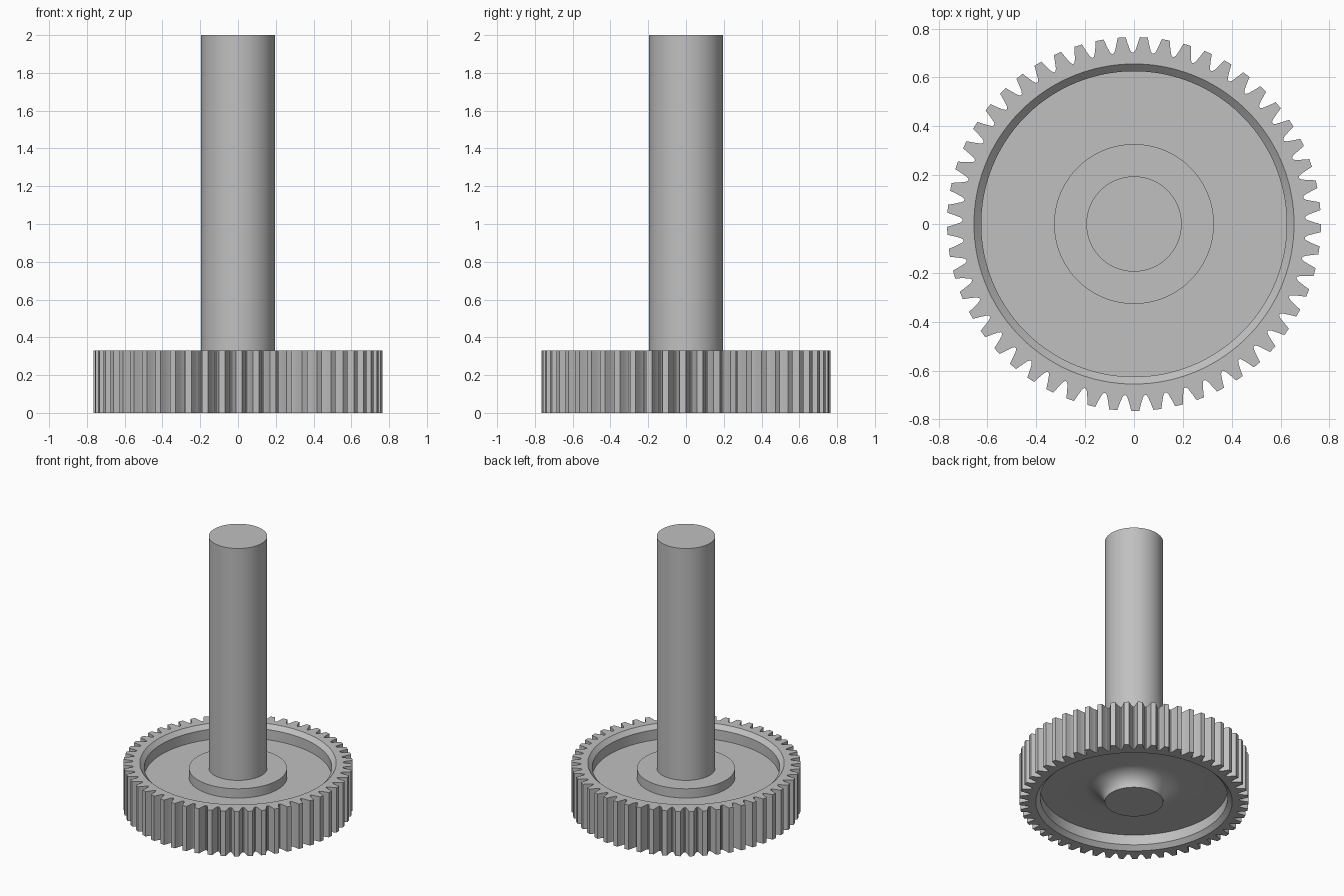
import bpy, bmesh, math

cube = bpy.data.objects.get("Cube")
if cube:
    bpy.data.objects.remove(cube, do_unlink=True)

# One plain grey for the whole part
steel = bpy.data.materials.new("grey_metal")
colour = (0.53, 0.53, 0.53, 1)
steel.diffuse_color = colour
steel.use_nodes = True
steel.node_tree.nodes["Principled BSDF"].inputs["Base Color"].default_value = colour

TEETH = 53
PITCH = math.tau / TEETH
PHASE = math.radians(-89.6)
HEIGHT = 0.33
SHAFT_R = 0.195
WEB_LOW, WEB_HIGH = 0.105, 0.225
RIM_R, WEB_R, HUB_R = 0.655, 0.625, 0.327
CHAMFER = 0.03

# One tooth: radius and angle as a fraction of the pitch
flank = [(0.703, -0.44), (0.712, -0.37), (0.737, -0.27), (0.765, -0.18)]
tooth = [(0.701, -0.5)] + flank + [(r, -a) for r, a in reversed(flank)]
outline = [(r, PHASE + (i + a) * PITCH) for i in range(TEETH) for r, a in tooth]


def toothed(z):
    return [(r * math.cos(a), r * math.sin(a), z) for r, a in outline]


def circle(radius, z):
    n = len(outline)
    start = PHASE - PITCH / 2
    return [(radius * math.cos(start + math.tau * i / n),
             radius * math.sin(start + math.tau * i / n), z) for i in range(n)]


def loft(name, loops, caps=False):
    """Join equal-length loops with quads, in order from bottom to top."""
    bm = bmesh.new()
    rings = [[bm.verts.new(p) for p in loop] for loop in loops]
    for low, high in zip(rings, rings[1:]):
        for i in range(len(low)):
            j = (i + 1) % len(low)
            bm.faces.new((low[i], low[j], high[j], high[i]))
    if caps:
        bm.faces.new(rings[0][::-1])
        bm.faces.new(rings[-1])
    mesh = bpy.data.meshes.new(name)
    bm.to_mesh(mesh)
    bm.free()
    mesh.materials.append(steel)
    obj = bpy.data.objects.new(name, mesh)
    bpy.context.collection.objects.link(obj)
    bpy.ops.object.select_all(action="DESELECT")
    obj.select_set(True)
    bpy.context.view_layer.objects.active = obj
    bpy.ops.object.shade_smooth_by_angle(angle=math.radians(30))
    return obj


# Flared boss under the web, tangent to the web
loops = []
STEPS = 10
for i in range(STEPS + 1):
    t = math.pi / 2 * i / STEPS
    loops.append(circle(SHAFT_R + 0.135 * (1 - math.cos(t)), WEB_LOW * math.sin(t)))

# Lower recess, chamfered rim and teeth
loops += [circle(WEB_R, WEB_LOW), circle(WEB_R, CHAMFER), circle(RIM_R, 0),
          toothed(0), toothed(HEIGHT)]

# Upper recess and raised hub
loops += [circle(RIM_R, HEIGHT), circle(WEB_R, HEIGHT - CHAMFER),
          circle(WEB_R, WEB_HIGH), circle(HUB_R, WEB_HIGH),
          circle(HUB_R, 0.293), circle(SHAFT_R, 0.293)]
loft("gear_wheel", loops)

# Solid shaft through the hub
loft("shaft", [circle(SHAFT_R, 0), circle(SHAFT_R, 2)], caps=True)
